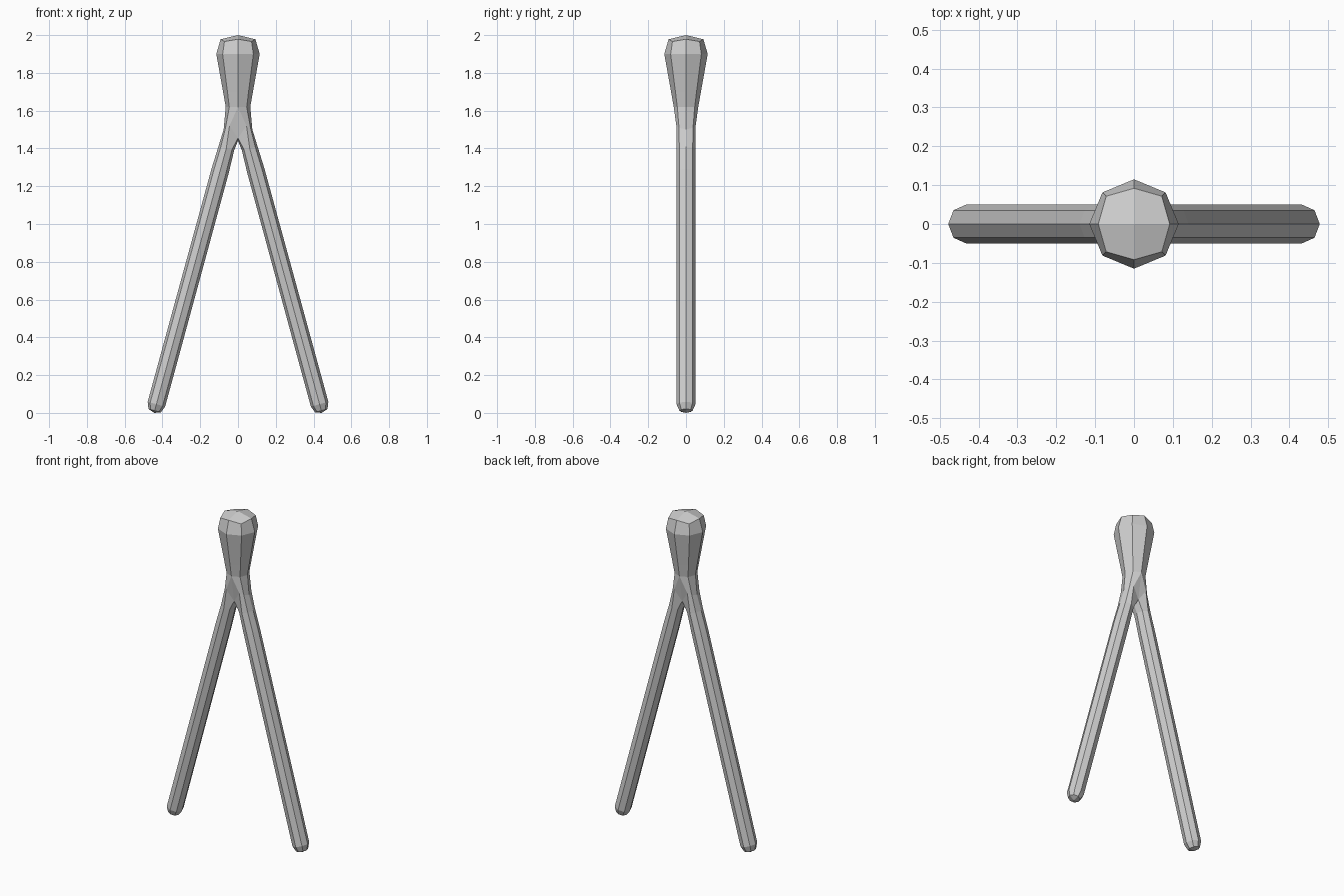
import bpy
import bmesh
import math
from mathutils import Vector

cube = bpy.data.objects.get("Cube")
if cube:
    bpy.data.objects.remove(cube, do_unlink=True)

grey = bpy.data.materials.new("plain grey")
grey.use_nodes = True
colour = (0.62, 0.62, 0.62, 1)
grey.diffuse_color = colour
grey.node_tree.nodes["Principled BSDF"].inputs["Base Color"].default_value = colour

bm = bmesh.new()


def bridge(a, b, closed=False):
    """Join two rings of equal length with quads."""
    n = len(a)
    for i in range(n if closed else n - 1):
        j = (i + 1) % n
        bm.faces.new((a[i], a[j], b[j], b[i]))


def cap(ring, centre, closed=False):
    """Close a ring with quads that meet at a centre vertex."""
    c = bm.verts.new(centre)
    n = len(ring)
    for i in range(0, n if closed else n - 1, 2):
        bm.faces.new((c, ring[i], ring[i + 1], ring[(i + 2) % n]))


def half_ring(z, r, diagonal=1.0, drop=0.0):
    """Right half of a head octagon, from front to back."""
    ring = []
    for k in range(5):
        a = k * math.pi / 4
        s = r * (diagonal if k % 2 else 1)
        x = 0 if k in (0, 4) else s * math.sin(a)
        ring.append(bm.verts.new((x, -s * math.cos(a), z - drop * (k % 2))))
    return ring


def leg_ring(x, z, slope, rx, ry):
    """Octagon square to the leg, from front, round the outside, to the inside."""
    u = Vector((1, 0, slope)).normalized()
    ring = []
    for k in range(8):
        a = k * math.pi / 4
        p = Vector((x, 0, z)) + u * rx * math.sin(a)
        p.y = -ry * math.cos(a)
        ring.append(bm.verts.new(p))
    return ring


# Head: crown, widest ring and taper to the neck
head = [half_ring(1.978, 0.092, 1.1, 0.012), half_ring(1.9, 0.115),
        half_ring(1.7, 0.079), half_ring(1.62, 0.065)]
cap(head[0], (0, 0, 2.0))
for a, b in zip(head, head[1:]):
    bridge(a, b)
neck = head[-1]

# Fork: outer half of the first leg ring, and the crotch on the mirror plane
outer = [bm.verts.new(p) for p in (
    (0.045, -0.051, 1.52), (0.066, -0.037, 1.51), (0.076, 0, 1.5),
    (0.066, 0.037, 1.51), (0.045, 0.051, 1.52))]
crotch = [bm.verts.new(p) for p in (
    (0, 0.038, 1.455), (0, 0, 1.44), (0, -0.038, 1.455))]
bridge(neck, outer)
bm.faces.new((neck[0], outer[0], crotch[2]))
bm.faces.new((neck[4], crotch[0], outer[4]))

# Leg: a short bend, then straight down to a rounded foot
rings = [outer + crotch,
         leg_ring(0.062, 1.40, 0.23, 0.043, 0.05),
         leg_ring(0.095, 1.28, 0.27, 0.047, 0.05),
         leg_ring(0.432, 0.046, 0.273, 0.048, 0.05),
         leg_ring(0.441, 0.012, 0.273, 0.034, 0.035)]
for a, b in zip(rings, rings[1:]):
    bridge(a, b, closed=True)
cap(rings[-1], (0.443, 0, 0.0), closed=True)

bmesh.ops.recalc_face_normals(bm, faces=bm.faces)
mesh = bpy.data.meshes.new("forked_bone")
bm.to_mesh(mesh)
bm.free()
mesh.materials.append(grey)
bone = bpy.data.objects.new("forked_bone", mesh)
bpy.context.collection.objects.link(bone)

# Second leg and other half of the head
mirror = bone.modifiers.new("mirror_halves", 'MIRROR')
mirror.use_clip = True
mirror.merge_threshold = 0.001
